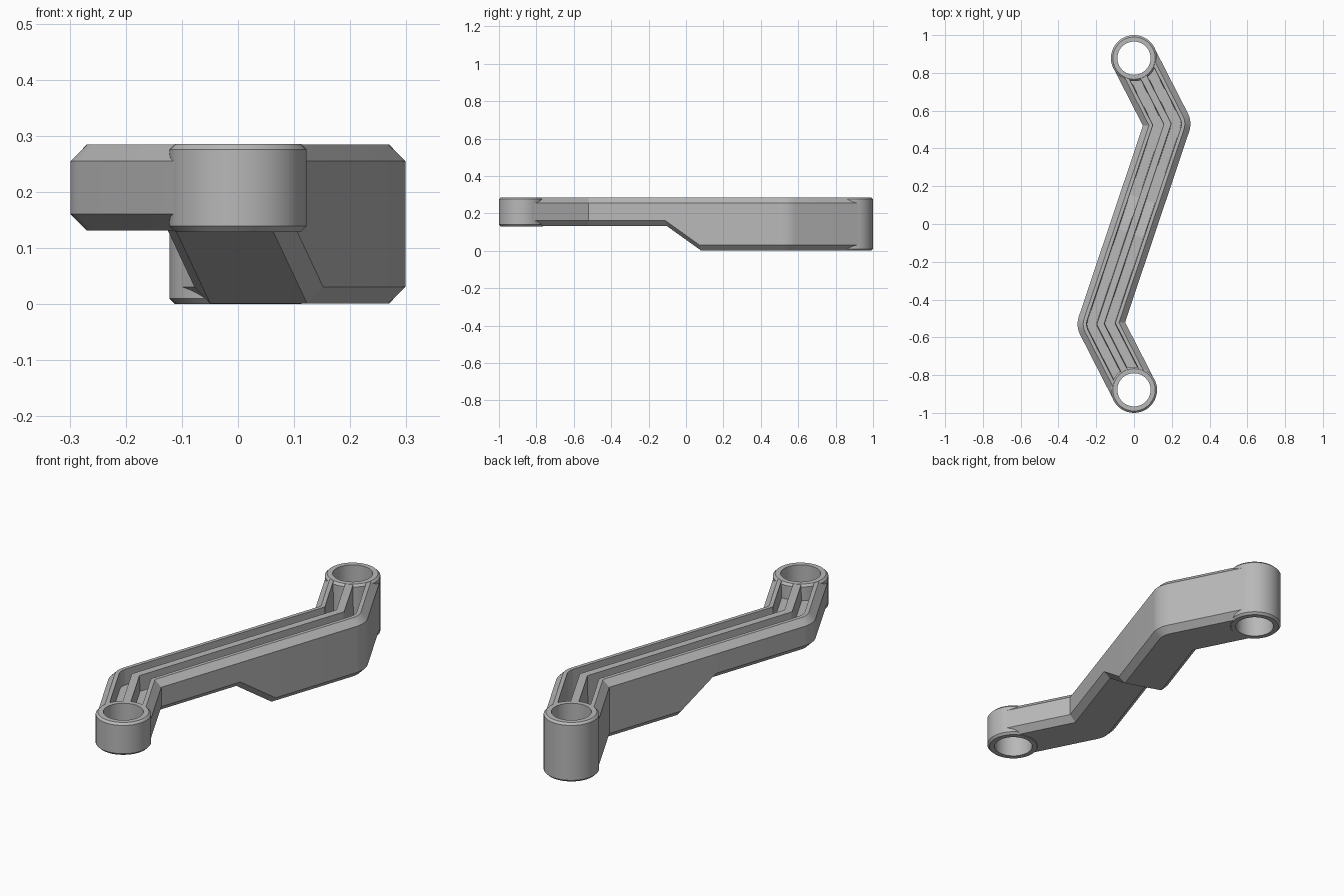
import bpy, bmesh, math
from mathutils import Vector

old = bpy.data.objects.get("Cube")
if old:
    bpy.data.objects.remove(old)

grey = bpy.data.materials.new("plain grey")
grey.use_nodes = True
colour = (0.48, 0.48, 0.48, 1)
grey.diffuse_color = colour
grey.node_tree.nodes["Principled BSDF"].inputs["Base Color"].default_value = colour

TOP = 0.285
STEP = 0.13          # height of the raised underside at the front
CHAMFER = 0.03
HALF = 0.122
END = Vector((0, 0.878))
BEND = Vector((0.178, 0.53))
FOLD_A, FOLD_B = -0.076, 0.116   # underside ramp, measured along the arm
FLOOR, SHIFT = 0.08, 0.024       # groove floor thickness and ramp shift


def finish(bm, name):
    bmesh.ops.recalc_face_normals(bm, faces=bm.faces)
    mesh = bpy.data.meshes.new(name)
    bm.to_mesh(mesh)
    bm.free()
    mesh.materials.append(grey)
    ob = bpy.data.objects.new(name, mesh)
    bpy.context.collection.objects.link(ob)
    return ob


def smooth(ob):
    bpy.ops.object.select_all(action='DESELECT')
    ob.select_set(True)
    bpy.context.view_layer.objects.active = ob
    bpy.ops.object.shade_smooth_by_angle(angle=math.radians(25))


def lathe(name, profile, centre, steps=40):
    """Spin a closed (radius, z) profile about an upright axis."""
    bm = bmesh.new()
    rings = []
    for i in range(steps):
        a = math.tau * i / steps
        rings.append([bm.verts.new((centre.x + r * math.cos(a),
                                    centre.y + r * math.sin(a), z)) for r, z in profile])
    n = len(profile)
    for i in range(steps):
        p, q = rings[i], rings[(i + 1) % steps]
        for j in range(n):
            k = (j + 1) % n
            bm.faces.new((p[j], q[j], q[k], p[k]))
    return finish(bm, name)


def ramp(s, a, b):
    """Underside height at distance s along the arm."""
    return STEP * min(1, max(0, (b - s) / (b - a)))


def section(s):
    """Closed (offset, z) outline with two grooves and a central rib."""
    low = ramp(s, FOLD_A, FOLD_B) + 0.001
    floor = ramp(s, FOLD_A + SHIFT, FOLD_B + SHIFT) + FLOOR
    w, rib, wall, draft = HALF - 0.001, 0.018, 0.073, 0.003
    half = [(w - CHAMFER, low), (w, low + CHAMFER), (w, TOP - CHAMFER),
            (w - CHAMFER, TOP), (wall, TOP), (wall - draft, floor),
            (rib + draft, floor), (rib, TOP)]
    return half + [(-u, z) for u, z in reversed(half)]


def left(d):
    return Vector((-d.y, d.x))


# Stations along the arm: centre, left direction, right direction, distance
path = [-END, -BEND, BEND, END]
normals = [left((b - a).normalized()) for a, b in zip(path, path[1:])]
mid = BEND.normalized()
stations = [(path[0], normals[0], -normals[0], -2)]


def add_bend(centre, n1, n2, s, outer_is_left):
    miter = (n1 + n2) / (1 + n1.dot(n2))
    for i in range(7):
        n = n1.lerp(n2, i / 6).normalized()
        pair = (n, -miter) if outer_is_left else (miter, -n)
        stations.append((centre, *pair, s))


add_bend(path[1], normals[0], normals[1], -2, True)
for s in (FOLD_A, FOLD_A + SHIFT, FOLD_B, FOLD_B + SHIFT):
    stations.append((mid * s, normals[1], -normals[1], s))
add_bend(path[2], normals[1], normals[2], 2, False)
stations.append((path[3], normals[2], -normals[2], 2))

# Arm lofted through the stations
bm = bmesh.new()
rows = []
for c, l, r, s in stations:
    row = []
    for u, z in section(s):
        p = c + (l * u if u > 0 else r * -u)
        row.append(bm.verts.new((p.x, p.y, z)))
    rows.append(row)
for p, q in zip(rows, rows[1:]):
    for j in range(len(p)):
        k = (j + 1) % len(p)
        bm.faces.new((p[j], p[k], q[k], q[j]))
bm.faces.new(rows[0])
bm.faces.new(list(reversed(rows[-1])))
bmesh.ops.remove_doubles(bm, verts=bm.verts, dist=0.0001)
arm = finish(bm, "arm")

# Clear the arm out of both bores
cutters = []
for centre in (-END, END):
    bm = bmesh.new()
    bmesh.ops.create_cone(bm, cap_ends=True, segments=40, radius1=0.105,
                          radius2=0.105, depth=2)
    bmesh.ops.translate(bm, verts=bm.verts, vec=(centre.x, centre.y, 0))
    cutter = finish(bm, "bore_cutter")
    cutter.hide_render = True
    cutters.append(cutter)
    mod = arm.modifiers.new("bore", 'BOOLEAN')
    mod.operation = 'DIFFERENCE'
    mod.solver = 'EXACT'
    mod.object = cutter
bpy.context.view_layer.update()
graph = bpy.context.evaluated_depsgraph_get()
cut = bpy.data.meshes.new_from_object(arm.evaluated_get(graph))
arm.modifiers.clear()
arm.data = cut
for cutter in cutters:
    bpy.data.objects.remove(cutter)
smooth(arm)

# End bosses with bevelled rims
for name, centre, base in (("front_boss", -END, STEP - 0.001), ("back_boss", END, 0)):
    top, bevel, bore = TOP + 0.001, 0.01, 0.088
    boss = lathe(name, [(bore, base), (HALF - bevel, base), (HALF, base + bevel),
                        (HALF, top - bevel), (HALF - bevel, top), (bore, top)], centre)
    smooth(boss)
